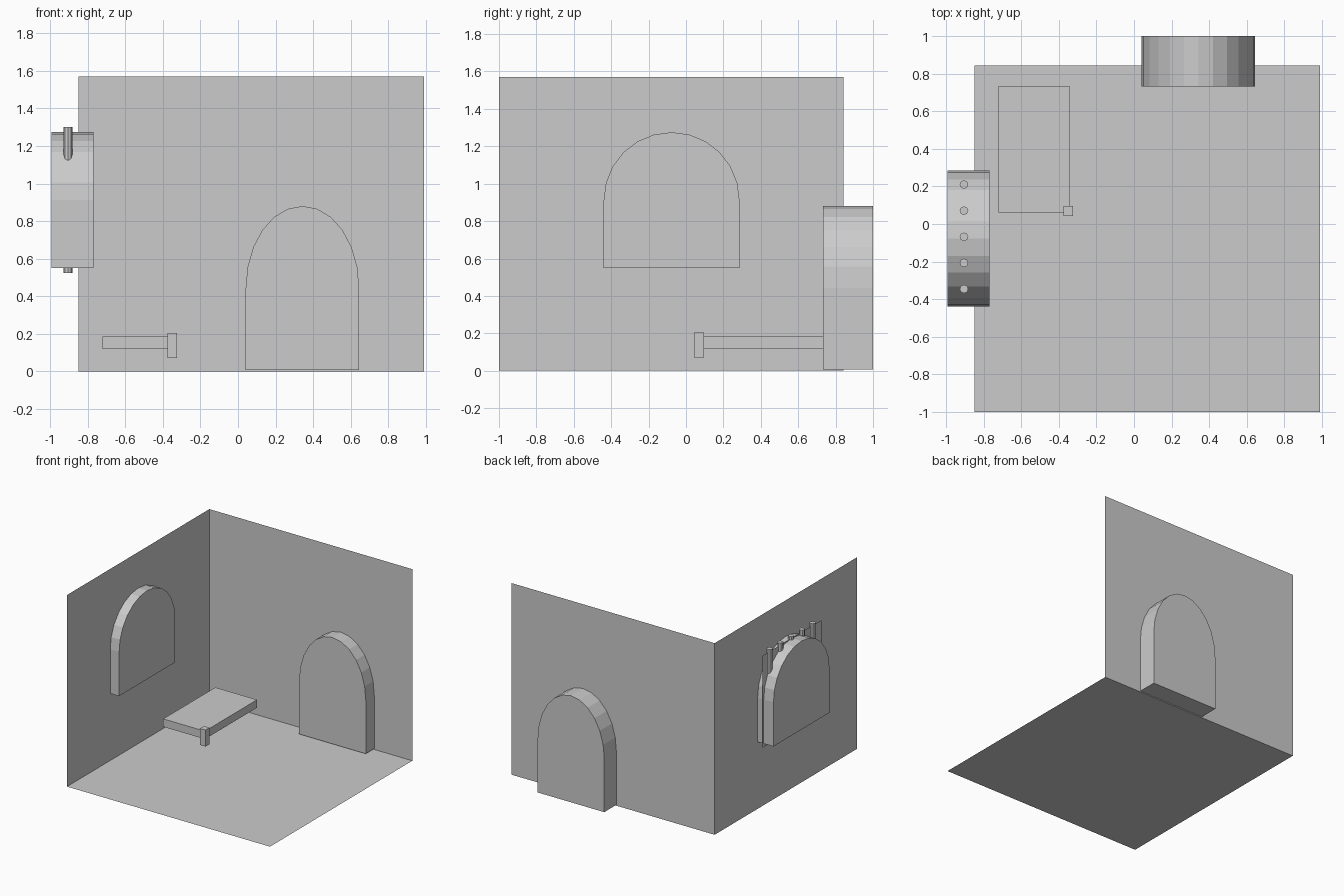
import bpy, bmesh, math
from mathutils import Vector

if "Cube" in bpy.data.objects:
    bpy.data.objects.remove(bpy.data.objects["Cube"])


def make_object(name, bm):
    mesh = bpy.data.meshes.new(name)
    bm.to_mesh(mesh)
    bm.free()
    obj = bpy.data.objects.new(name, mesh)
    bpy.context.collection.objects.link(obj)
    return obj


def sheets(name, quads):
    bm = bmesh.new()
    for quad in quads:
        bm.faces.new([bm.verts.new(p) for p in quad])
    bmesh.ops.remove_doubles(bm, verts=bm.verts, dist=1e-5)
    return make_object(name, bm)


def box(name, lo, hi):
    bm = bmesh.new()
    bmesh.ops.create_cube(bm, size=1)
    for v in bm.verts:
        v.co = [l + (c + 0.5) * (h - l) for c, l, h in zip(v.co, lo, hi)]
    return make_object(name, bm)


def arch(name, centre, half_width, bottom, top, place, extrude, segments=12):
    """Square lower half with a semi-elliptical top, pushed through a wall."""
    mid, rise = (bottom + top) / 2, (top - bottom) / 2
    profile = [(centre - half_width, bottom), (centre + half_width, bottom)]
    for i in range(segments + 1):
        a = math.pi * i / segments
        profile.append((centre + half_width * math.cos(a), mid + rise * math.sin(a)))
    bm = bmesh.new()
    face = bm.faces.new([bm.verts.new(place(u, z)) for u, z in profile])
    result = bmesh.ops.extrude_face_region(bm, geom=[face], use_keep_orig=True)
    moved = [g for g in result["geom"] if isinstance(g, bmesh.types.BMVert)]
    bmesh.ops.translate(bm, verts=moved, vec=Vector(extrude))
    bmesh.ops.recalc_face_normals(bm, faces=bm.faces)
    return make_object(name, bm)


# Open room: floor, left wall and back wall, all paper thin
X0, X1, Y0, Y1, H = -0.85, 0.99, -1.0, 0.843, 1.57
sheets("room_shell", [
    [(X0, Y0, 0), (X1, Y0, 0), (X1, Y1, 0), (X0, Y1, 0)],
    [(X0, Y0, 0), (X0, Y1, 0), (X0, Y1, H), (X0, Y0, H)],
    [(X0, Y1, 0), (X1, Y1, 0), (X1, Y1, H), (X0, Y1, H)],
])

# Arched door block in the back wall and window block in the left wall
arch("door_block", 0.343, 0.302, 0.007, 0.88,
     lambda u, z: (u, 0.733, z), (0, 0.267, 0))
arch("window_block", -0.077, 0.363, 0.549, 1.275,
     lambda u, z: (-0.993, u, z), (0.223, 0, 0))

# Window pane and bars
BAR_X = -0.905
sheets("window_pane", [[(BAR_X, 0.30, 0.52), (BAR_X, -0.46, 0.52),
                        (BAR_X, -0.46, 1.275), (BAR_X, 0.30, 1.275)]])
for i in range(5):
    bm = bmesh.new()
    bmesh.ops.create_cone(bm, cap_ends=True, segments=8, radius1=0.023,
                          radius2=0.023, depth=0.775)
    bar = make_object(f"window_bar_{i + 1}", bm)
    bar.location = (BAR_X, 0.21 - i * 0.139, 0.9125)

# Bunk with a single corner post
box("bunk", (-0.72, 0.06, 0.12), (-0.342, 0.735, 0.185))
box("bunk_post", (-0.375, 0.043, 0.07), (-0.325, 0.095, 0.205))
